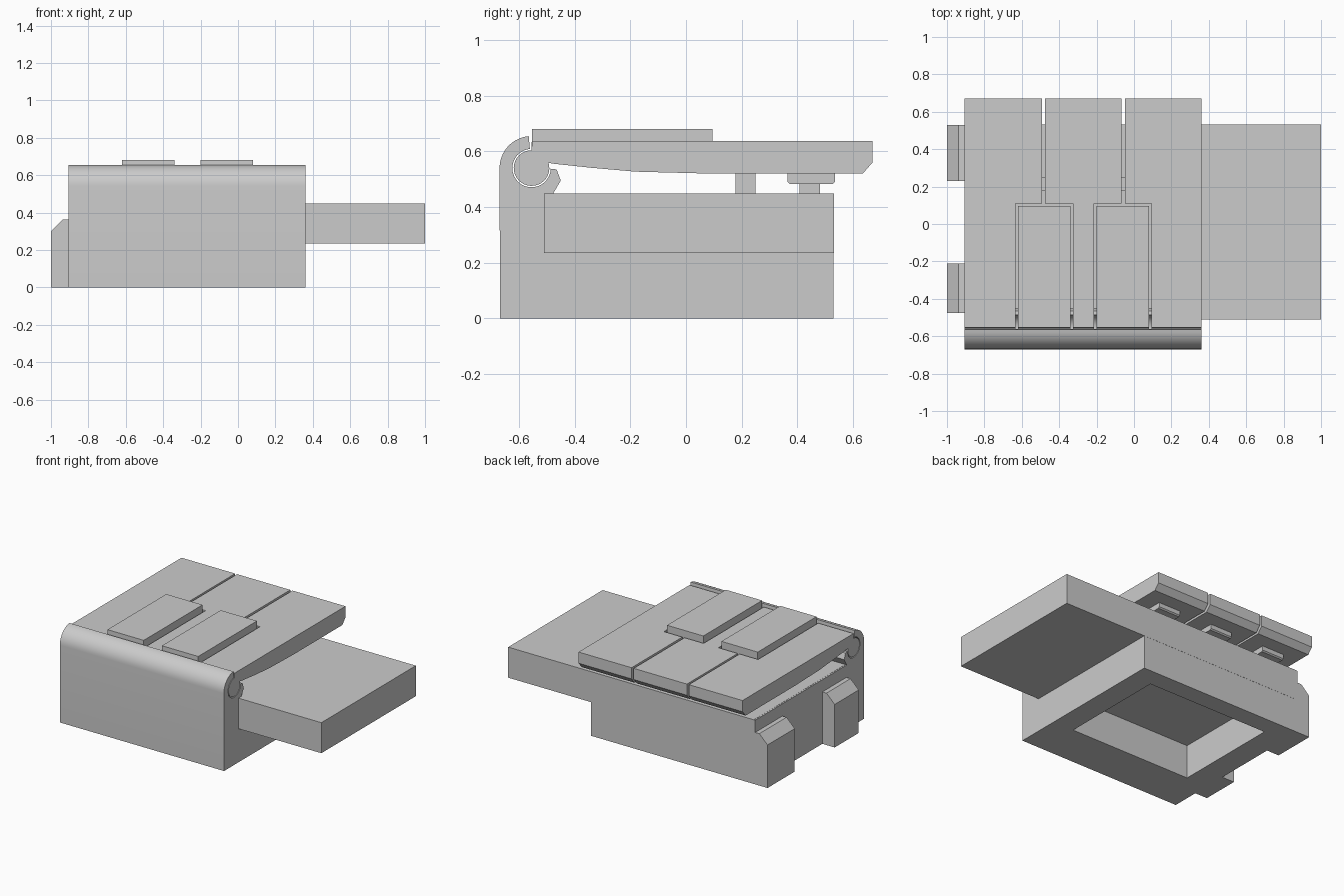
import bpy, bmesh
from math import cos, sin, radians

cube = bpy.data.objects.get("Cube")
if cube:
    bpy.data.objects.remove(cube)

GREY = (0.6, 0.6, 0.6, 1)
mat = bpy.data.materials.new("plain grey")
mat.use_nodes = True
mat.diffuse_color = GREY
mat.node_tree.nodes["Principled BSDF"].inputs["Base Color"].default_value = GREY


def prism(name, outline, lo, hi, axis="x"):
    """Extrude an outline: (y, z) points along x, or (x, z) points along y."""
    bm = bmesh.new()
    place = (lambda p, t: (t, *p)) if axis == "x" else (lambda p, t: (p[0], t, p[1]))
    face = bm.faces.new([bm.verts.new(place(p, lo)) for p in outline])
    moved = bmesh.ops.extrude_face_region(bm, geom=[face])["geom"]
    shift = (hi - lo, 0, 0) if axis == "x" else (0, hi - lo, 0)
    bmesh.ops.translate(bm, vec=shift, verts=[v for v in moved if isinstance(v, bmesh.types.BMVert)])
    bmesh.ops.recalc_face_normals(bm, faces=bm.faces)
    mesh = bpy.data.meshes.new(name)
    bm.to_mesh(mesh)
    bm.free()
    mesh.materials.append(mat)
    obj = bpy.data.objects.new(name, mesh)
    bpy.context.collection.objects.link(obj)
    return obj


def box(name, x, y, z):
    return prism(name, [(y[0], z[0]), (y[1], z[0]), (y[1], z[1]), (y[0], z[1])], *x)


def cut(obj, cutter):
    cutter.hide_render = True
    cutter.hide_set(True)
    mod = obj.modifiers.new("cut", "BOOLEAN")
    mod.operation = "DIFFERENCE"
    mod.solver = "EXACT"
    mod.object = cutter


def smooth(obj):
    bpy.ops.object.select_all(action="DESELECT")
    obj.select_set(True)
    bpy.context.view_layer.objects.active = obj
    bpy.ops.object.shade_smooth_by_angle(angle=radians(25))


def arc(radius, start, end, steps):
    angles = [radians(start + (end - start) * i / steps) for i in range(steps + 1)]
    return [(HINGE_Y + radius * cos(a), HINGE_Z + radius * sin(a)) for a in angles]


HINGE_Y, HINGE_Z = -0.555, 0.54
LEFT, RIGHT, DECK = -0.905, 0.36, 0.447

# Base block with a hooked hinge socket along the front, hollow underneath
base = prism("base", [(0.53, 0), (-0.668, 0)] + arc(0.115, 180, 95, 10)
             + arc(0.069, 95, 358, 24)
             + [(-0.465, 0.535), (-0.45, 0.495), (-0.478, DECK), (0.53, DECK)], LEFT, RIGHT)
cut(base, box("base_recess_cutter", (-0.74, 0.2), (-0.36, 0.4), (-0.1, 0.235)))
smooth(base)

# Long slab running through the base and out of one side
box("side_slab", (-0.895, 1), (-0.51, 0.531), (0.235, DECK + 0.001))

# Chamfered tabs on the other side
for name, y in (("front_tab", (-0.475, -0.21)), ("back_tab", (0.23, 0.53))):
    prism(name, [(-0.89, 0), (-1, 0), (-1, 0.3), (-0.937, 0.362), (-0.89, 0.362)], *y, axis="y")

# Lever outline: tapered arm ending in a round hinge barrel
under = [(0.09, 0.52), (-0.18, 0.527), (-0.34, 0.541), (-0.48, 0.556)] + arc(0.064, 18, -270, 26)
wide_profile = [(-0.553, 0.638), (0.67, 0.638), (0.67, 0.56), (0.635, 0.52)] + under
raised_profile = [(-0.553, 0.68), (0.095, 0.68), (0.095, 0.52)] + under[1:]

# Raised narrow levers, and the clearance each needs in its neighbours
notches = []
for i, x in enumerate(((-0.62, -0.34), (-0.2, 0.08))):
    smooth(prism(f"raised_lever_{i + 1}", raised_profile, *x))
    notches.append(box(f"notch_cutter_{i + 1}", (x[0] - 0.013, x[1] + 0.013),
                       (-0.8, 0.11), (0.3, 0.9)))

# Wide levers, each with a stop post and its head below
for i, x in enumerate(((LEFT, -0.491), (-0.476, -0.066), (-0.049, RIGHT))):
    lever = prism(f"wide_lever_{i + 1}", wide_profile, *x)
    for j in (i - 1, i):
        if 0 <= j < len(notches):
            cut(lever, notches[j])
    smooth(lever)
    mid = sum(x) / 2
    box(f"stop_post_{i + 1}", (mid - 0.038, mid + 0.038), (0.407, 0.482), (0.44, 0.52))
    prism(f"stop_head_{i + 1}", [(0.365, 0.52), (0.365, 0.49), (0.373, 0.482),
                                 (0.527, 0.482), (0.535, 0.49), (0.535, 0.52)],
          mid - 0.085, mid + 0.085)

# Guide posts under the gaps
for i, x in enumerate((-0.483, -0.058)):
    box(f"guide_post_{i + 1}", (x - 0.05, x + 0.05), (0.177, 0.25), (0.44, 0.52))
